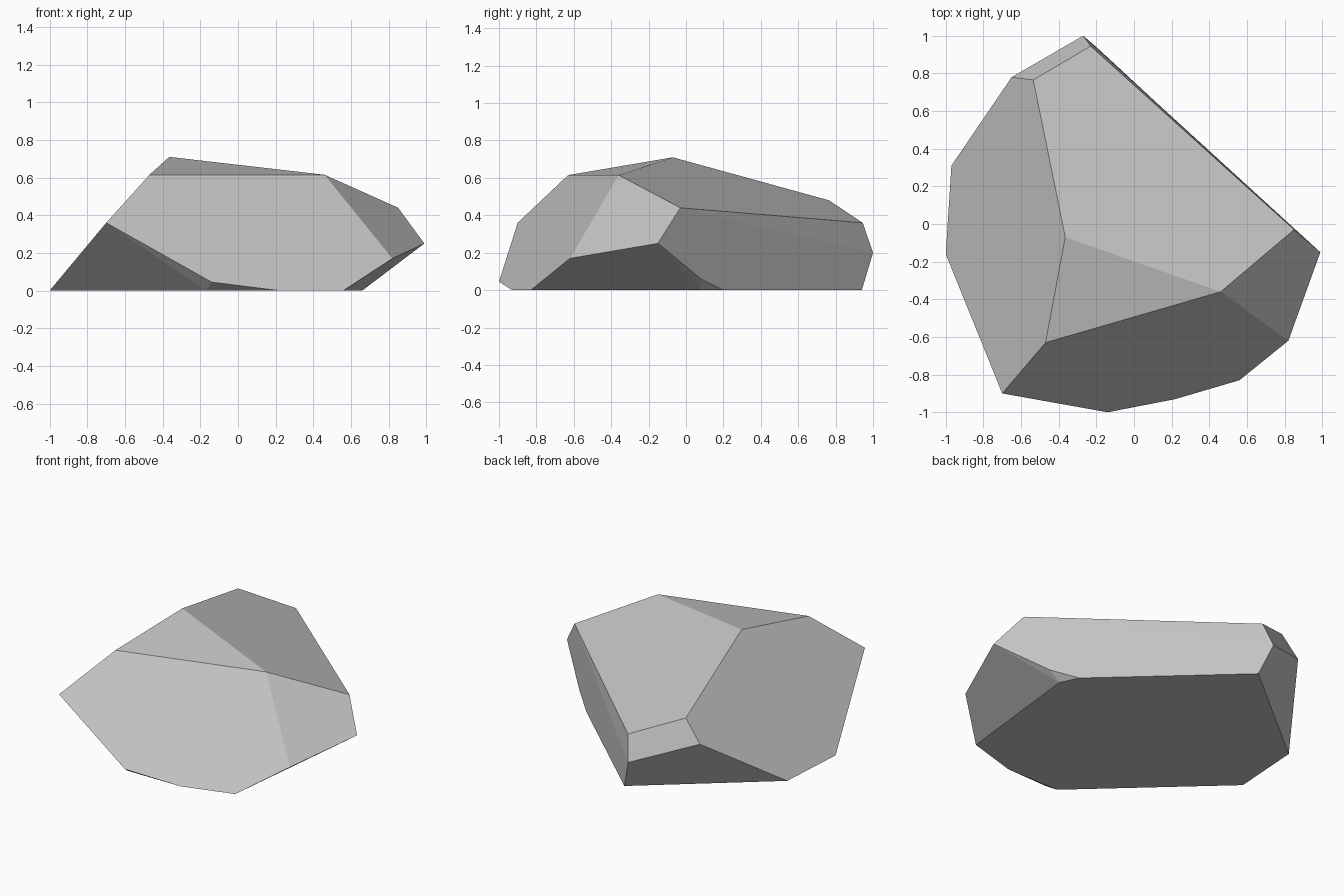
import bpy
import bmesh
import math

# Remove only the default cube
default_cube = bpy.data.objects.get("Cube")
if default_cube is not None:
    bpy.data.objects.remove(default_cube, do_unlink=True)


def make_material(name, colour):
    """Create one flat material for the viewport and for rendering."""
    material = bpy.data.materials.new(name)
    material.use_nodes = True
    material.diffuse_color = colour
    shader = material.node_tree.nodes["Principled BSDF"]
    shader.inputs["Base Color"].default_value = colour
    shader.inputs["Roughness"].default_value = 0.9
    return material


def make_faceted_stone(name, corner_groups, material):
    """Wrap corners in a convex shell and merge nearly flat triangles."""
    bm = bmesh.new()
    for group in corner_groups:
        for corner in group:
            bm.verts.new(corner)
    hull = bmesh.ops.convex_hull(bm, input=bm.verts[:])
    leftovers = {item for item in hull["geom_interior"] + hull["geom_unused"]
                 if isinstance(item, bmesh.types.BMVert)}
    bmesh.ops.delete(bm, geom=list(leftovers), context="VERTS")
    bmesh.ops.dissolve_limit(bm, angle_limit=math.radians(4),
                             verts=bm.verts[:], edges=bm.edges[:])
    bmesh.ops.recalc_face_normals(bm, faces=bm.faces[:])

    mesh = bpy.data.meshes.new(name)
    bm.to_mesh(mesh)
    bm.free()
    mesh.materials.append(material)
    for polygon in mesh.polygons:
        polygon.use_smooth = False
    stone = bpy.data.objects.new(name, mesh)
    bpy.context.collection.objects.link(stone)
    return stone


# Flat resting face, anticlockwise from the right rear
base_corners = [
    (-.2, .94, 0), (-.97, .31, 0), (-1, -.16, 0), (-.17, -.93, 0),
    (.22, -.93, 0), (.56, -.83, 0), (.66, .08, 0), (.6, .2, 0),
]

# Widest corners, where the sides turn from undercut to sloping
waist_corners = [
    (-.27, 1, .2), (-.65, .78, .34), (-.7, -.9, .36), (-.14, -1, .045),
    (.82, -.62, .17), (.99, -.15, .25), (.735, .08, .06),
]

# Upper corners around the sloping crown
crown_corners = [
    (-.23, .945, .36), (-.535, .765, .48), (-.365, -.07, .71),
    (-.47, -.63, .615), (.46, -.36, .615), (.85, -.03, .44),
]

stone_grey = make_material("stone grey", (.55, .55, .55, 1))
make_faceted_stone("rock", [base_corners, waist_corners, crown_corners],
                   stone_grey)
